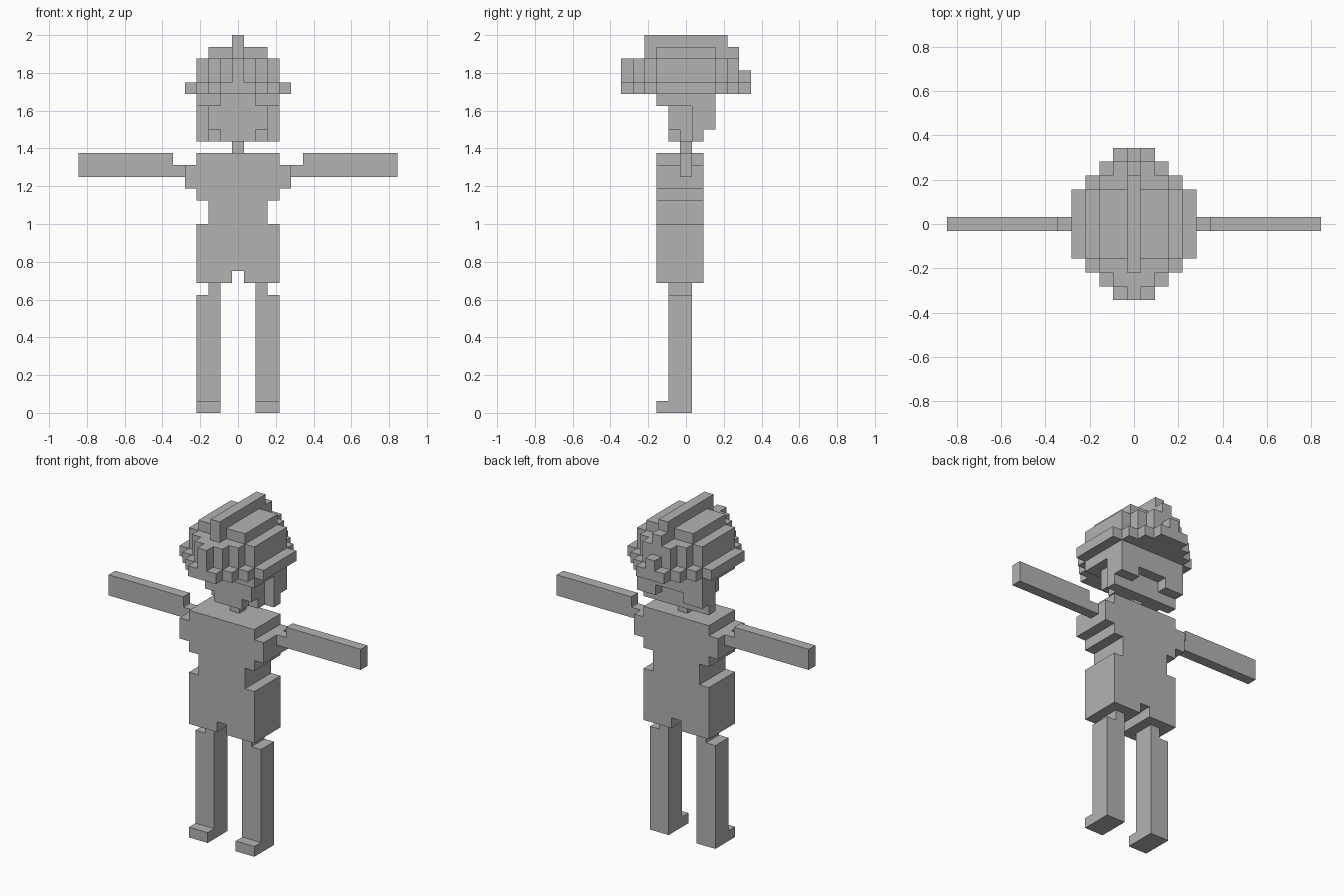
import bpy, bmesh, math
from mathutils import Vector

if "Cube" in bpy.data.objects:
    bpy.data.objects.remove(bpy.data.objects["Cube"])

U = 2 / 32  # edge of one block

grey = bpy.data.materials.new("plain grey")
grey.diffuse_color = (0.45, 0.45, 0.45, 1)
grey.use_nodes = True
grey.node_tree.nodes["Principled BSDF"].inputs["Base Color"].default_value = grey.diffuse_color


def box(x0, x1, y0, y1, z0, z1):
    """Set of block centres inside the given bounds (in block units)."""
    def span(a, b):
        return [math.floor(a) + i + (a - math.floor(a)) + 0.5 for i in range(round(b - a))]
    return {(x, y, z) for x in span(x0, x1) for y in span(y0, y1) for z in span(z0, z1)}


def wide(half, y0, y1, z0, z1):
    return box(-half, half, y0, y1, z0, z1)


def mirror(cells):
    return cells | {(-x, y, z) for x, y, z in cells}


def stepped_disc(size, z0, z1):
    """Rounded slab: narrower the further it reaches forward and back."""
    cells = set()
    for i in range(4):
        cells |= wide(size - i, -2.5 - i, 2.5 + i, z0, z1)
    return cells


parts = {}

# Legs with feet and narrow hip joints
leg = box(1.5, 3.5, -1.5, 0.5, 0, 10) | box(1.5, 2.5, -1.5, 0.5, 10, 11)
leg |= box(1.5, 3.5, -2.5, -1.5, 0, 1)
parts["right_leg"] = leg
parts["left_leg"] = {(-x, y, z) for x, y, z in leg}

# Torso: hips, waist, chest, shoulders
torso = wide(3.5, -2.5, 1.5, 11, 16) - wide(0.5, -2.5, 1.5, 11, 12)
torso |= wide(2.5, -2.5, 1.5, 16, 18) | wide(3.5, -2.5, 1.5, 18, 22)
torso |= wide(4.5, -2.5, 1.5, 19, 21)
parts["torso"] = torso

# Arms held straight out
arm = box(4.5, 5.5, -0.5, 0.5, 20, 21) | box(5.5, 13.5, -0.5, 0.5, 20, 22)
parts["right_arm"] = arm
parts["left_arm"] = {(-x, y, z) for x, y, z in arm}

parts["neck"] = wide(0.5, -0.5, 0.5, 22, 23)

# Head: stepped chin, face, wider back
head = wide(1.5, -1.5, -0.5, 23, 24) | wide(2.5, -0.5, 0.5, 23, 24)
head |= wide(3.5, 0.5, 1.5, 23, 24) | wide(2.5, -1.5, 0.5, 24, 27)
head |= wide(3.5, 0.5, 2.5, 24, 27) - wide(1.5, 1.5, 2.5, 24, 25)
parts["head"] = head

# Hair: brim, dome, side fringe, centre crest
hair = stepped_disc(4.5, 27, 28) | stepped_disc(3.5, 28, 30)
hair -= wide(0.5, 4.5, 5.5, 29, 30)
hair |= wide(2.5, -2.5, 2.5, 30, 31)
hair |= wide(0.5, -3.5, 3.5, 30, 32) | wide(0.5, 3.5, 4.5, 30, 31)
hair |= mirror(box(1.5, 3.5, -2.5, 0.5, 26, 27)) - head
parts["hair"] = hair

solid = set().union(*parts.values())


def build(name, cells):
    """Skin the blocks with their exposed faces, merged into flat panels."""
    bm = bmesh.new()
    for c in cells:
        for axis in range(3):
            for sign in (-1, 1):
                n = list(c)
                n[axis] += sign
                if tuple(n) in solid:
                    continue
                d = Vector((0, 0, 0))
                d[axis] = sign / 2
                a, b = Vector((0, 0, 0)), Vector((0, 0, 0))
                a[(axis + 1) % 3] = 0.5
                b[(axis + 2) % 3] = 0.5 * sign
                m = Vector(c) + d
                bm.faces.new([bm.verts.new(p * U) for p in
                              (m - a - b, m + a - b, m + a + b, m - a + b)])
    bmesh.ops.remove_doubles(bm, verts=bm.verts, dist=0.001)
    bmesh.ops.dissolve_limit(bm, angle_limit=0.01, verts=bm.verts, edges=bm.edges)
    me = bpy.data.meshes.new(name)
    bm.to_mesh(me)
    bm.free()
    me.materials.append(grey)
    bpy.context.collection.objects.link(bpy.data.objects.new(name, me))


for part_name, part_cells in parts.items():
    build(part_name, part_cells)
